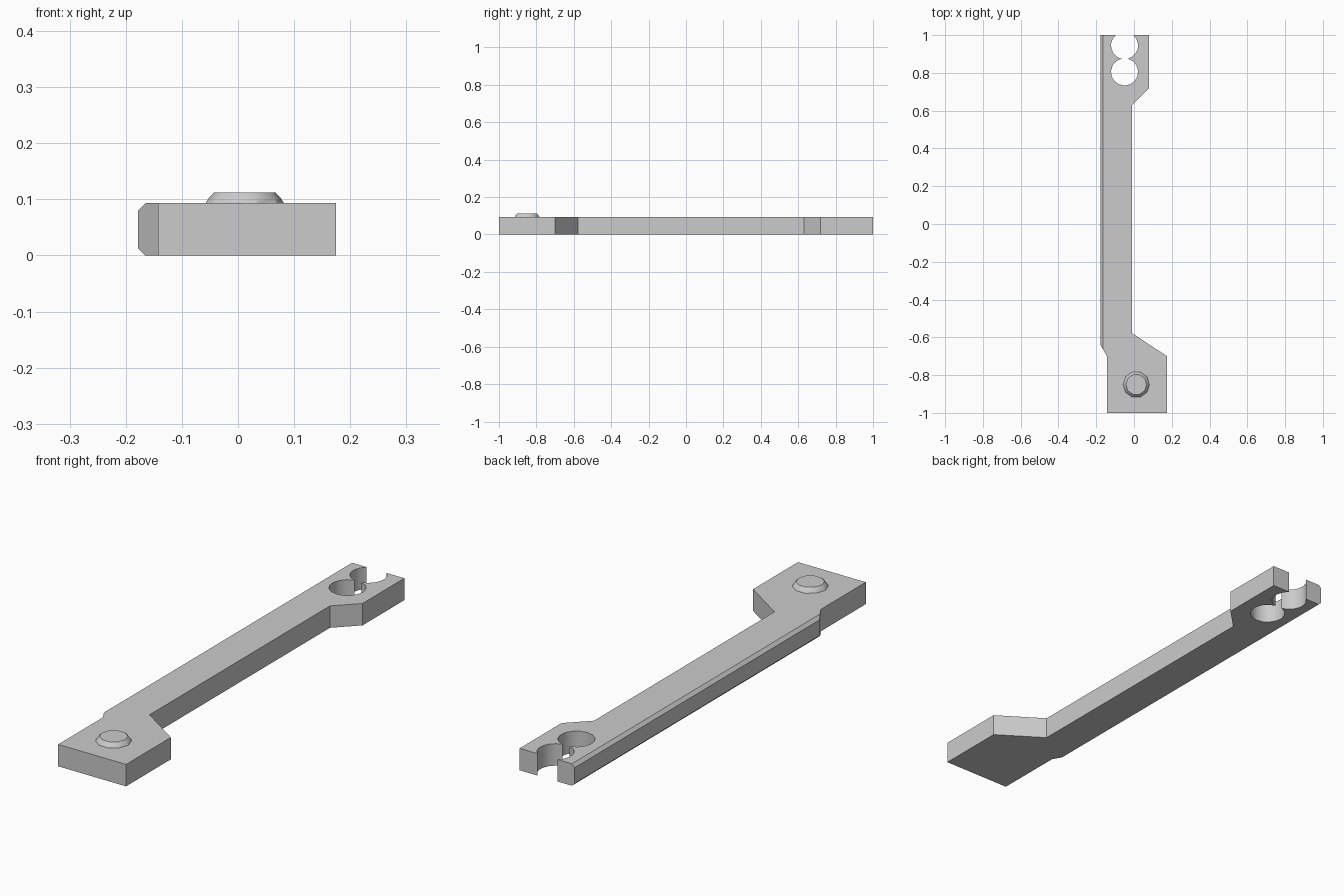
import bpy, bmesh, math

if "Cube" in bpy.data.objects:
    bpy.data.objects.remove(bpy.data.objects["Cube"], do_unlink=True)

THICK = 0.093
HOLE_R = 0.072

grey = bpy.data.materials.new("plain_grey")
grey.use_nodes = True
grey.diffuse_color = (0.6, 0.6, 0.6, 1)
grey.node_tree.nodes["Principled BSDF"].inputs["Base Color"].default_value = (0.6, 0.6, 0.6, 1)


def finish(bm, name):
    bmesh.ops.recalc_face_normals(bm, faces=bm.faces)
    mesh = bpy.data.meshes.new(name)
    bm.to_mesh(mesh)
    bm.free()
    mesh.materials.append(grey)
    obj = bpy.data.objects.new(name, mesh)
    bpy.context.collection.objects.link(obj)
    bpy.ops.object.select_all(action='DESELECT')
    obj.select_set(True)
    bpy.context.view_layer.objects.active = obj
    bpy.ops.object.shade_smooth_by_angle(angle=math.radians(30))
    return obj


def arc(cx, cy, start, end, steps):
    angles = [math.radians(start + (end - start) * i / steps) for i in range(steps + 1)]
    return [(cx + HOLE_R * math.cos(a), cy + HOLE_R * math.sin(a)) for a in angles]


# Lever outline: wide foot, long arm, and a head with two joined round notches
pinch = math.degrees(math.asin(0.07 / HOLE_R))
mouth = math.degrees(math.asin(0.055 / HOLE_R))
upper, lower = (-0.05, 0.945), (-0.05, 0.805)
outline = [(-0.143, -1), (0.175, -1), (0.175, -0.70), (-0.01, -0.578),
           (-0.01, 0.63), (0.08, 0.72), (0.08, 1)]
outline += arc(*upper, mouth, -pinch, 6)
outline += arc(*lower, pinch, -180 - pinch, 14)[1:]
outline += arc(*upper, pinch - 180, -180 - mouth, 6)[1:]
outline += [(-0.178, 1), (-0.178, -0.64), (-0.143, -0.70)]

bm = bmesh.new()
base = bm.faces.new([bm.verts.new((x, y, 0)) for x, y in outline])
top = bmesh.ops.extrude_face_region(bm, geom=[base])
bmesh.ops.translate(bm, vec=(0, 0, THICK),
                    verts=[v for v in top["geom"] if isinstance(v, bmesh.types.BMVert)])

# Chamfer along the two long outer edges of the arm
long_edges = [e for e in bm.edges if all(v.co.x < -0.17 for v in e.verts)
              and e.calc_length() > 1]
bmesh.ops.bevel(bm, geom=long_edges, offset=0.013, segments=1, affect='EDGES')
finish(bm, "lever_body")

# Low faceted stud on the foot, built from stacked rings
bm = bmesh.new()
sides = 10
rings = []
for radius, z in [(0.07, THICK - 0.01), (0.07, THICK), (0.065, 0.101), (0.055, 0.112)]:
    rings.append([bm.verts.new((0.012 + radius * math.cos(math.tau * i / sides),
                                -0.85 + radius * math.sin(math.tau * i / sides), z))
                  for i in range(sides)])
for a, b in zip(rings, rings[1:]):
    for i in range(sides):
        j = (i + 1) % sides
        bm.faces.new((a[i], a[j], b[j], b[i]))
bm.faces.new(rings[-1])
bm.faces.new(rings[0][::-1])
finish(bm, "foot_stud")
